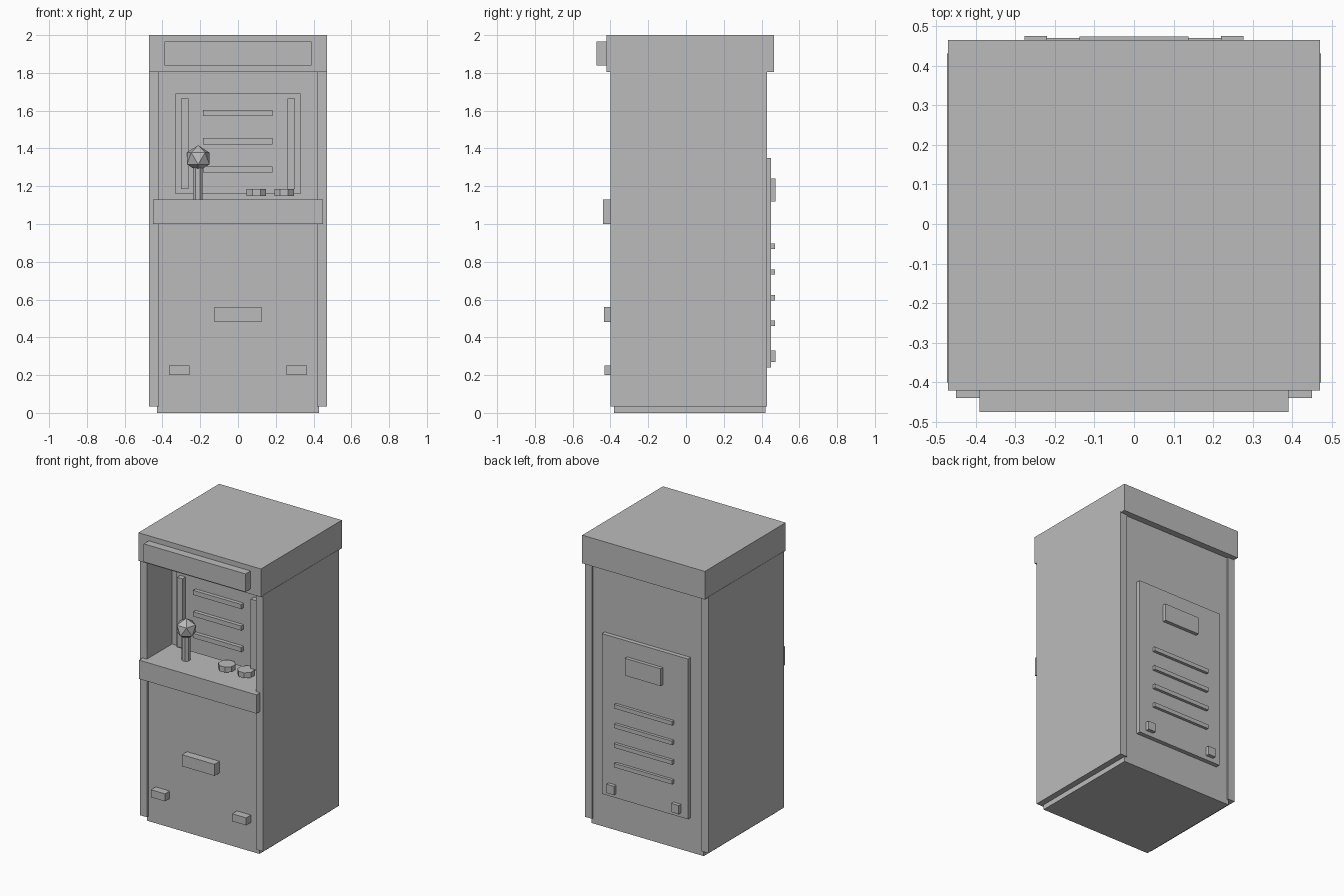
import bpy
import math

old = bpy.data.objects.get("Cube")
if old:
    bpy.data.objects.remove(old, do_unlink=True)

# One plain grey for the whole cabinet
grey = bpy.data.materials.new("plain grey")
grey.use_nodes = True
grey.diffuse_color = (0.5, 0.5, 0.5, 1)
grey.node_tree.nodes["Principled BSDF"].inputs["Base Color"].default_value = (0.5, 0.5, 0.5, 1)


def finish(name):
    ob = bpy.context.object
    ob.name = name
    ob.data.materials.append(grey)
    return ob


def box(name, x, y, z):
    """Box from (low, high) ranges on each axis."""
    ranges = (x, y, z)
    bpy.ops.mesh.primitive_cube_add(size=1, location=[(a + b) / 2 for a, b in ranges])
    ob = finish(name)
    for v in ob.data.vertices:
        for i, (a, b) in enumerate(ranges):
            v.co[i] *= b - a
    return ob


def mirrored(name, x, y, z):
    """Matching boxes on the left (+x) and right (-x)."""
    box("left_" + name, x, y, z)
    box("right_" + name, (-x[1], -x[0]), y, z)


def post(name, x, y, z, radius):
    bpy.ops.mesh.primitive_cylinder_add(vertices=8, radius=radius, depth=z[1] - z[0],
                                        location=(x, y, (z[0] + z[1]) / 2),
                                        rotation=(0, 0, math.pi / 8))
    finish(name)


# Cabinet shell
box("lower_body", (-0.43, 0.43), (-0.38, 0.42), (0, 1.0))
box("upper_body", (-0.43, 0.43), (-0.125, 0.42), (1.0, 1.82))
mirrored("side_panel", (0.418, 0.472), (-0.4, 0.43), (0.035, 1.81))
box("roof", (-0.47, 0.47), (-0.42, 0.465), (1.805, 2.0))
box("header_sign", (-0.39, 0.39), (-0.475, -0.41), (1.84, 1.965))

# Screen in the recess
box("screen_panel", (-0.33, 0.33), (-0.2, -0.12), (1.16, 1.69))
mirrored("screen_strip", (0.262, 0.303), (-0.235, -0.19), (1.185, 1.665))
for i in range(3):
    low = 1.273 + 0.149 * i
    box(f"screen_bar_{i + 1}", (-0.185, 0.183), (-0.226, -0.19), (low, low + 0.032))

# Control deck, stick and buttons
box("control_deck", (-0.45, 0.45), (-0.44, -0.1), (1.0, 1.13))
post("stick_shaft", -0.213, -0.265, (1.12, 1.34), 0.028)
bpy.ops.mesh.primitive_ico_sphere_add(subdivisions=1, radius=0.07,
                                      location=(-0.211, -0.265, 1.347),
                                      rotation=(0, 0, math.radians(18)))
finish("stick_ball")
for i, x in enumerate((0.097, 0.244)):
    post(f"button_{i + 1}", x, -0.26, (1.147, 1.184), 0.056)

# Front fittings
box("front_plate", (-0.125, 0.125), (-0.435, -0.37), (0.48, 0.56))
mirrored("front_latch", (0.257, 0.365), (-0.432, -0.37), (0.2, 0.252))

# Back service hatch
box("back_hatch", (-0.33, 0.33), (0.41, 0.45), (0.24, 1.35))
box("back_label", (-0.137, 0.137), (0.44, 0.474), (1.12, 1.24))
for i in range(4):
    low = 0.46 + 0.136 * i
    box(f"back_vent_{i + 1}", (-0.222, 0.222), (0.44, 0.47), (low, low + 0.028))
mirrored("back_latch", (0.22, 0.277), (0.44, 0.475), (0.27, 0.33))
